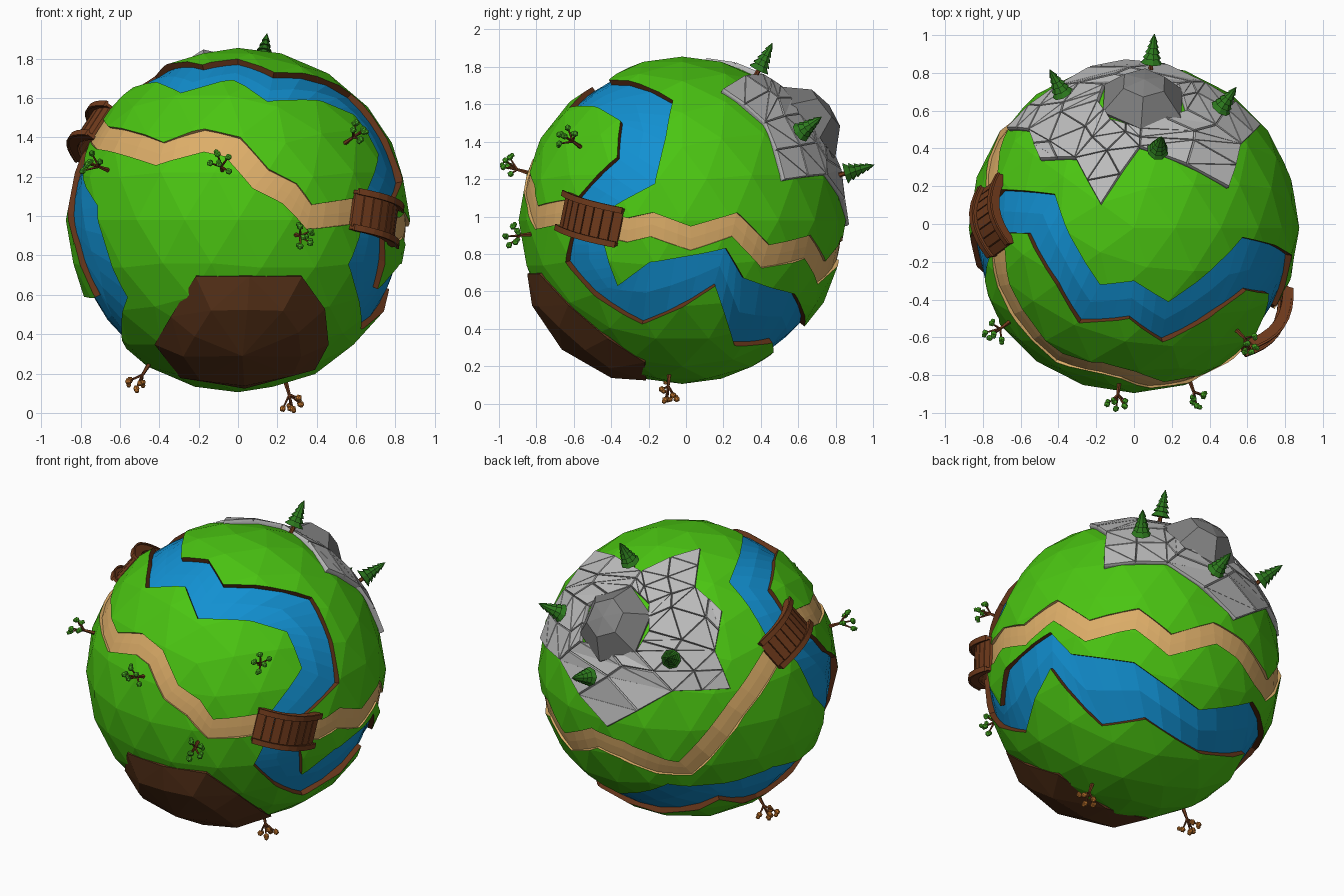
import bpy, bmesh, math, random
from mathutils import Vector, Matrix

if "Cube" in bpy.data.objects:
    bpy.data.objects.remove(bpy.data.objects["Cube"])

random.seed(4)
C = Vector((0, -0.02, 0.98))   # planet centre
R = 0.875                      # planet radius


def mat(name, rgb):
    m = bpy.data.materials.new(name)
    m.diffuse_color = (*rgb, 1)
    m.use_nodes = True
    m.node_tree.nodes["Principled BSDF"].inputs["Base Color"].default_value = m.diffuse_color
    return m


GRASS = mat("grass", (0.07, 0.56, 0.006))
WATER = mat("water", (0.006, 0.28, 0.64))
BANK = mat("bank", (0.13, 0.035, 0.01))
SAND = mat("sand", (0.72, 0.42, 0.14))
SOIL = mat("soil", (0.10, 0.033, 0.01))
WOOD = mat("wood", (0.17, 0.045, 0.012))
PINE = mat("pine", (0.025, 0.19, 0.012))
LEAF = mat("leaf", (0.08, 0.50, 0.02))
AUTUMN = mat("autumn_leaf", (0.60, 0.20, 0.03))
STONE = mat("stone", (0.50, 0.50, 0.50))
ROCK = mat("dark_rock", (0.22, 0.22, 0.22))


def d(lon, lat):
    a, b = math.radians(lon), math.radians(lat)
    return Vector((math.cos(a) * math.cos(b), math.sin(a) * math.cos(b), math.sin(b)))


def finish(bm, name, mats, fix=True):
    if fix:
        bmesh.ops.recalc_face_normals(bm, faces=bm.faces[:])
    me = bpy.data.meshes.new(name)
    bm.to_mesh(me)
    bm.free()
    for m in mats:
        me.materials.append(m)
    ob = bpy.data.objects.new(name, me)
    bpy.context.collection.objects.link(ob)
    return ob


GROUND = [GRASS, WATER, BANK, SAND]


def ring_cutter(name, pairs, depth, floor, side, sub=3):
    """Closed band on the sphere between two edges, used to sink a channel."""
    bm, rows = bmesh.new(), []
    for i, (a0, b0) in enumerate(pairs):
        a1, b1 = pairs[(i + 1) % len(pairs)]
        for k in range(sub):
            a, b = a0.lerp(a1, k / sub).normalized(), b0.lerp(b1, k / sub).normalized()
            ds = [a, (a + b).normalized(), b]
            rows.append([[bm.verts.new(C + v * r) for v in ds] for r in (R - depth, R + 0.1)])
    for i, (lo, hi) in enumerate(rows):
        lo2, hi2 = rows[(i + 1) % len(rows)]
        for j in (0, 1):
            bm.faces.new((lo[j], lo[j + 1], lo2[j + 1], lo2[j])).material_index = floor
            bm.faces.new((hi[j], hi2[j], hi2[j + 1], hi[j + 1])).material_index = side
        for j in (0, 2):
            bm.faces.new((lo[j], lo2[j], hi2[j], hi[j])).material_index = side
    ob = finish(bm, name, GROUND)
    ob.hide_render = True
    return ob


# River edges as (lon, lat, lon, lat): inner bank, outer bank
RIVER = [(164, 32, 182, 35), (157, 58, 183, 49), (-171, 67, -144, 54), (-121, 66, -120, 48),
         (-90, 71, -93, 56), (-65, 60, -76, 44), (-5, 48, -46, 44), (-7, 30, -29, 38),
         (-10, 13, -26, 23), (-29, 3, -41, 8), (-30, -6, -44, -6), (-28, -14, -48, -15),
         (-26, -24, -38, -27), (-12, -15, -19, -40), (16, -10, 13, -24), (24, -21, 31, -51),
         (51, -27, 58, -49), (87, -41, 105, -56), (116, -27, 141, -40), (164, -24, 172, -50),
         (200, -27, 199, -44), (194, -8, 223, -27), (183, 2, 214, 5), (176, 19, 200, 14)]
river = ring_cutter("river_cutter", [(d(a, b), d(e, f)) for a, b, e, f in RIVER], 0.04, 1, 2)

# Road centre line
ROAD = [(204, 29), (-120, 23), (-103, 28), (-92, 25.5), (-82, 14), (-72, 9), (-65, 1), (-47, 3),
        (-35, 0), (-20, -3.5), (-11, -1.5), (3, -6.5), (19, -1.5), (32, -13), (52, -9.5),
        (66, -19), (85, -10), (98, -12), (113, -17), (124, -18), (144, 7), (164, 25), (176, 31), (190, 32)]
pts = [d(*p) for p in ROAD]
road_pairs = []
for i, p in enumerate(pts):
    n = p.cross(pts[(i + 1) % len(pts)] - pts[i - 1]).normalized() * 0.075
    road_pairs.append((p + n, p - n))
road = ring_cutter("road_cutter", road_pairs, 0.022, 3, 3)

# Planet with sunken river and road
bm = bmesh.new()
bmesh.ops.create_icosphere(bm, subdivisions=3, radius=R, matrix=Matrix.Translation(C))
planet = finish(bm, "planet", GROUND)
for cutter in (river, road):
    mod = planet.modifiers.new(cutter.name, "BOOLEAN")
    mod.operation, mod.solver, mod.object = "DIFFERENCE", "EXACT", cutter
ev = planet.evaluated_get(bpy.context.evaluated_depsgraph_get())
cut_mesh = bpy.data.meshes.new_from_object(ev)
planet.modifiers.clear()
planet.data = cut_mesh
for cutter in (river, road):
    bpy.data.objects.remove(cutter)


def mound(name, edge, centre, rings, m):
    """Cap over an outline: rings are (share of the way out, radius), last is the tip radius."""
    bm, prev = bmesh.new(), None
    for f, r in rings[:-1]:
        cur = [bm.verts.new(C + centre.lerp(e, f).normalized() * r) for e in edge]
        for i in range(len(edge) if prev else 0):
            j = (i + 1) % len(edge)
            bm.faces.new((prev[i], prev[j], cur[j], cur[i]))
        prev = cur
    tip = bm.verts.new(C + centre * rings[-1])
    for i in range(len(edge)):
        bm.faces.new((prev[i], prev[(i + 1) % len(edge)], tip))
    bmesh.ops.triangulate(bm, faces=bm.faces[:])
    return finish(bm, name, [m])


# Bare soil hill underneath
hill = [(-105, -19), (-86, -19), (-67, -19), (-54, -31), (-41, -46), (-27, -60), (-80, -77),
        (-145, -66), (-134, -46), (-118, -34)]
mound("soil_hill", [d(*p) for p in hill], d(-88, -47),
      [(1, R - 0.03), (1, R + 0.004), (0.62, 0.925), 0.945], SOIL)

# Star of stone plates around the mountain
peak = d(86, 38)
tips = [d(*p) for p in [(145, 76), (144, 46), (142, 16), (93, -2), (39, 14), (23, 52)]]
notches = [d(*p) for p in [(86, 61), (130, 57), (137, 31), (119, 16), (64, 16), (38, 36)]]
bm = bmesh.new()
V = lambda v: bm.verts.new(v.normalized())
tv, nv = [V(t) for t in tips], [V(n) for n in notches]
hv = [V(peak + (n - peak).normalized() * 0.27) for n in notches]
for i in range(6):
    j = (i + 1) % 6
    bm.faces.new((tv[i], nv[i], nv[j]))
    bm.faces.new((nv[i], hv[i], hv[j]))
    bm.faces.new((nv[i], hv[j], nv[j]))
bmesh.ops.subdivide_edges(bm, edges=bm.edges[:], cuts=1, use_grid_fill=True)
bmesh.ops.triangulate(bm, faces=bm.faces[:])
for v in bm.verts:
    v.co = C + v.co.normalized() * (R + 0.006)
bmesh.ops.recalc_face_normals(bm, faces=bm.faces[:])
if sum((f.calc_center_median() - C).dot(f.normal) for f in bm.faces) < 0:
    bmesh.ops.reverse_faces(bm, faces=bm.faces[:])
rim = [e for e in bm.edges if e.is_boundary]
plates = bm.faces[:]
skirt = bmesh.ops.extrude_edge_only(bm, edges=rim)["geom"]
for v in [g for g in skirt if isinstance(g, bmesh.types.BMVert)]:
    v.co = C + (v.co - C).normalized() * (R - 0.03)
bmesh.ops.inset_individual(bm, faces=plates, thickness=0.005, depth=0.014)
finish(bm, "stone_plates", [STONE], fix=False)

# Mountain peak
q = peak.to_track_quat("Z", "Y")
hexa = [(peak + q @ Vector((math.cos(a), math.sin(a), 0)) * 0.28).normalized()
        for a in (math.radians(60 * i + 30) for i in range(6))]
mound("mountain_peak", hexa, peak, [(1, R - 0.02), (1, R + 0.012), (0.46, 0.985), 1.0], ROCK)


def tag(ret, i):
    for v in ret["verts"]:
        for f in v.link_faces:
            f.material_index = i


def rod(bm, p, q, r1, r2, sides, i):
    m = Matrix.Translation((p + q) / 2) @ (q - p).to_track_quat("Z", "Y").to_matrix().to_4x4()
    tag(bmesh.ops.create_cone(bm, cap_ends=True, segments=sides, radius1=r1, radius2=r2,
                              depth=(q - p).length, matrix=m), i)


def plant(bm, name, direction, mats):
    ob = finish(bm, name, mats)
    spin = Matrix.Rotation(random.uniform(0, 6.28), 4, "Z")
    ob.matrix_world = (Matrix.Translation(C + direction * (R - 0.012))
                       @ direction.to_track_quat("Z", "Y").to_matrix().to_4x4() @ spin)


Z = lambda h: Vector((0, 0, h))
# Pine trees on the mountain
for k, p in enumerate([(73, 62), (118, 28), (54, 31), (84, 16)]):
    bm = bmesh.new()
    rod(bm, Z(0), Z(0.07), 0.014, 0.011, 6, 0)
    for t in range(5):
        h = 0.05 + t * 0.029
        rod(bm, Z(h), Z(h + 0.045), 0.058 - t * 0.009, 0.018 - t * 0.0042, 8, 1)
    plant(bm, f"pine_tree_{k + 1}", d(*p), [WOOD, PINE])

# Small branching trees, green above and autumn coloured below
spots = [(-143, 17), (-95.5, 17), (-70, -5), (-45, 27), (-171, -58), (-16, -73)]
for k, p in enumerate(spots):
    bm = bmesh.new()
    fork = Z(0.065)
    rod(bm, Z(0), fork, 0.012, 0.008, 5, 0)
    for b in range(5):
        a = b * 2 * math.pi / 5
        end = Vector((0.052 * math.cos(a), 0.052 * math.sin(a), random.uniform(0.085, 0.135)))
        if b == 0:
            end = Vector((0.01, 0, 0.14))
        rod(bm, fork, end, 0.007, 0.004, 5, 0)
        for s in (0, 1):
            off = Vector([random.uniform(-0.014, 0.014) for _ in range(3)]) * s
            tag(bmesh.ops.create_icosphere(bm, subdivisions=1, radius=0.018 - 0.004 * s,
                                           matrix=Matrix.Translation(end + off)), 1)
    plant(bm, f"small_tree_{k + 1}", d(*p), [WOOD, LEAF if k < 4 else AUTUMN])


# Arched wooden bridges
def bridge(name, centre, start, end):
    n = centre
    b = n.cross(end - start).normalized()
    t = b.cross(n)
    span, segs = math.radians(13), 8
    bm = bmesh.new()

    def block(s0, s1, b0, b1, h0, h1):
        vs = []
        for s in (s0, s1):
            arch = 0.055 * math.cos(s / span * math.pi / 2) - 0.015
            for w, h in ((b0, h0), (b1, h0), (b1, h1), (b0, h1)):
                vs.append(bm.verts.new(C + (n * math.cos(s) + t * math.sin(s)) * (R + arch + h) + b * w))
        for f in ((0, 1, 2, 3), (4, 5, 6, 7), (0, 1, 5, 4), (1, 2, 6, 5), (2, 3, 7, 6), (3, 0, 4, 7)):
            bm.faces.new([vs[i] for i in f])

    for i in range(segs):
        s0 = -span + 2 * span * i / segs
        s1 = s0 + 2 * span / segs
        block(s0 + 0.003, s1 - 0.003, -0.09, 0.09, -0.008, 0.008)      # plank
        for side in (-1, 1):
            block(s0, s1, side * 0.086, side * 0.102, -0.022, 0.028)   # side board
            block(s0, s1, side * 0.078, side * 0.110, 0.028, 0.040)    # hand rail
    finish(bm, name, [WOOD])


bridge("right_bridge", d(-35, 0.5), d(-47, 3.5), d(-22, -2.5))
bridge("left_bridge", d(175, 31), d(165, 25), d(190, 34))
